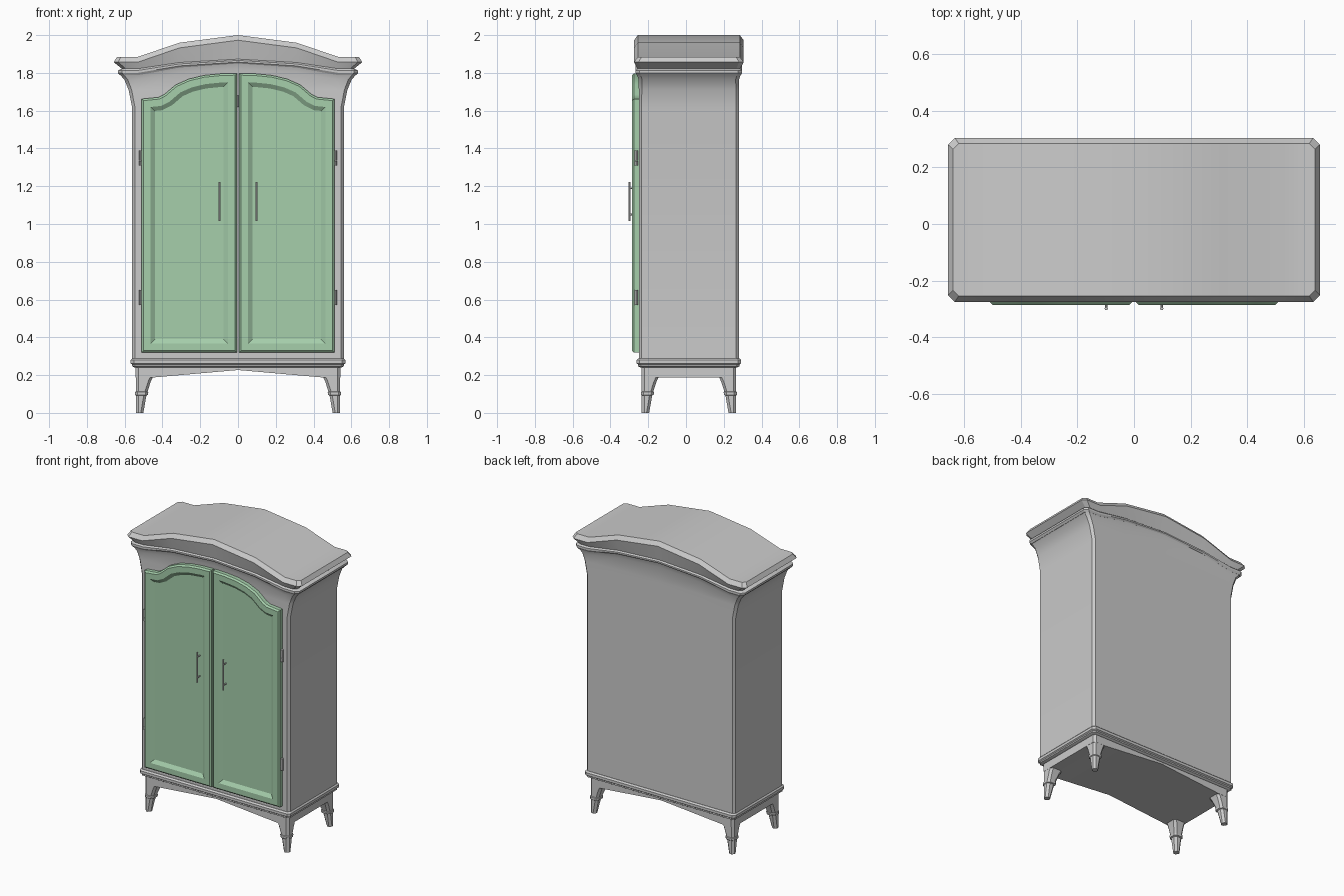
import bpy, bmesh, math
from mathutils import Vector

if "Cube" in bpy.data.objects:
    bpy.data.objects.remove(bpy.data.objects["Cube"])

CY = 0.015  # depth centre of the cabinet


def finish(bm, name, mat=None):
    bmesh.ops.recalc_face_normals(bm, faces=bm.faces[:])
    me = bpy.data.meshes.new(name)
    bm.to_mesh(me)
    bm.free()
    ob = bpy.data.objects.new(name, me)
    bpy.context.collection.objects.link(ob)
    if mat:
        me.materials.append(mat)
    bpy.ops.object.select_all(action='DESELECT')
    ob.select_set(True)
    bpy.context.view_layer.objects.active = ob
    bpy.ops.object.shade_smooth_by_angle(angle=math.radians(25))
    return ob


def bridge(bm, rings):
    for a, b in zip(rings, rings[1:]):
        n = len(a)
        for i in range(n):
            j = (i + 1) % n
            bm.faces.new((a[i], a[j], b[j], b[i]))


def arched_loft(name, sections, arch):
    """Stack chamfered rectangles (hx, hy, chamfer, end z, centre z); arch = [(x, share of rise)]."""
    bm = bmesh.new()
    xs = [(-x, f) for x, f in reversed(arch)] + [(0, 1)] + list(arch)
    rings = []
    for hx, hy, c, z, zc in sections:
        front = [(c - hx, z)] + [(x, z + f * (zc - z)) for x, f in xs] + [(hx - c, z)]
        pts = [(x, -hy, h) for x, h in front] + [(hx, c - hy, z), (hx, hy - c, z)]
        pts += [(x, hy, h) for x, h in reversed(front)] + [(-hx, hy - c, z), (-hx, c - hy, z)]
        rings.append([bm.verts.new((x, y + CY, h)) for x, y, h in pts])
    bridge(bm, rings)
    n = len(xs) + 2
    for r in (rings[0], rings[-1]):  # strip caps follow the arch
        for i in range(n - 1):
            bm.faces.new((r[i], r[i + 1], r[2 * n - i], r[2 * n + 1 - i]))
        bm.faces.new((r[n - 1], r[n], r[n + 1], r[n + 2]))
        bm.faces.new((r[0], r[2 * n + 1], r[2 * n + 2], r[2 * n + 3]))
    return finish(bm, name)


def inset(pts, d):
    """Mitred inward offset of a counter-clockwise outline."""
    out, n = [], len(pts)
    for i in range(n):
        p = Vector(pts[i])
        a = (p - Vector(pts[i - 1])).normalized()
        b = (Vector(pts[(i + 1) % n]) - p).normalized()
        na, nb = Vector((-a.y, a.x)), Vector((-b.y, b.x))
        out.append(p + (na + nb) * d / (1 + na.dot(nb)))
    return out


def rod(bm, p, q, r, seg=8):
    p, q = Vector(p), Vector(q)
    m = (q - p).to_track_quat('Z', 'Y').to_matrix().to_4x4()
    m.translation = (p + q) / 2
    bmesh.ops.create_cone(bm, cap_ends=True, segments=seg, radius1=r, radius2=r,
                          depth=(q - p).length, matrix=m)


green = bpy.data.materials.new("door_green")
green.diffuse_color = (0.38, 0.62, 0.41, 1)
green.use_nodes = True
green.node_tree.nodes["Principled BSDF"].inputs["Base Color"].default_value = green.diffuse_color

ROOF = [(0.31, 0.65), (0.53, 0.0)]

# Carcass with sides flaring outward at the top
arched_loft("carcass", [
    (0.56, 0.265, 0.015, 0.27, 0.27),
    (0.56, 0.265, 0.015, 1.615, 1.615),
    (0.579, 0.265, 0.016, 1.71, 1.72),
    (0.602, 0.266, 0.018, 1.765, 1.82),
    (0.625, 0.275, 0.02, 1.79, 1.85)], ROOF)

# Arched cornice
arched_loft("cornice", [
    (0.625, 0.275, 0.02, 1.788, 1.85),
    (0.636, 0.282, 0.022, 1.80, 1.857),
    (0.636, 0.282, 0.022, 1.813, 1.866),
    (0.615, 0.272, 0.02, 1.822, 1.873),
    (0.658, 0.29, 0.024, 1.857, 1.973),
    (0.64, 0.27, 0.02, 1.885, 2.0)], ROOF)

# Waist moulding between carcass and base
arched_loft("base_moulding", [
    (0.548, 0.256, 0.015, 0.24, 0.24),
    (0.56, 0.268, 0.016, 0.247, 0.247),
    (0.56, 0.268, 0.016, 0.256, 0.256),
    (0.568, 0.277, 0.017, 0.262, 0.262),
    (0.568, 0.277, 0.017, 0.28, 0.28),
    (0.56, 0.267, 0.016, 0.289, 0.289)], ROOF)

# Base with arched underside
arched_loft("base_apron", [
    (0.542, 0.251, 0.015, 0.187, 0.227),
    (0.542, 0.251, 0.015, 0.245, 0.245)], [(0.455, 0.0)])

# Tapered legs with a collar: (z, width, outset)
LEG = [(0.19, 0.09, 0), (0.165, 0.079, 0), (0.113, 0.062, 0), (0.11, 0.062, 0.004),
       (0.096, 0.06, 0.004), (0.092, 0.056, 0), (0, 0.04, 0)]
for sx, side in ((-1, "left"), (1, "right")):
    for sy, end in ((-1, "front"), (1, "back")):
        bm = bmesh.new()
        rings = []
        for z, w, o in LEG:
            a, b, c = o, -w - o, 0.014  # outer and inner edges, chamfer
            plan = [(a, b + c), (a, a - c), (a - c, a), (b + c, a),
                    (b, a - c), (b, b + c), (b + c, b), (a - c, b)]
            rings.append([bm.verts.new((sx * (0.541 + u), CY + sy * (0.25 + v), z)) for u, v in plan])
        bridge(bm, rings)
        bm.faces.new(rings[0])
        bm.faces.new(rings[-1])
        finish(bm, f"{end}_{side}_leg")

# Doors, handles and hinges, mirrored left and right
DOOR = [(0.006, 0.32), (0.51, 0.32), (0.51, 1.662), (0.42, 1.671), (0.39, 1.686), (0.33, 1.737),
        (0.26, 1.768), (0.18, 1.787), (0.09, 1.796), (0.006, 1.798)]
STEPS = [(0, -0.249), (0, -0.276), (0.01, -0.286), (0.047, -0.286), (0.07, -0.27)]
for sx, side in ((-1, "left"), (1, "right")):
    # Door with recessed panel
    bm = bmesh.new()
    rings = [[bm.verts.new((sx * p[0], y, p[1])) for p in inset(DOOR, d)] for d, y in STEPS]
    bridge(bm, rings)
    bm.faces.new(rings[0])
    bm.faces.new(rings[-1])
    finish(bm, f"{side}_door", green)

    # Bar handle on two posts
    bm = bmesh.new()
    x = sx * 0.098
    rod(bm, (x, -0.299, 1.017), (x, -0.299, 1.223), 0.006)
    for z in (1.05, 1.19):
        rod(bm, (x, -0.265, z), (x, -0.299, z), 0.0045)
    finish(bm, f"{side}_handle")

    # Hinge knuckles
    for z, level in ((0.61, "lower"), (1.35, "upper")):
        bm = bmesh.new()
        x = sx * 0.516
        rod(bm, (x, -0.263, z - 0.04), (x, -0.263, z - 0.016), 0.009)
        rod(bm, (x, -0.263, z - 0.014), (x, -0.263, z + 0.04), 0.009)
        finish(bm, f"{side}_{level}_hinge")

# Small catch between the doors
bm = bmesh.new()
rod(bm, (0, -0.262, 1.62), (0, -0.262, 1.68), 0.007, 4)
finish(bm, "door_catch")
